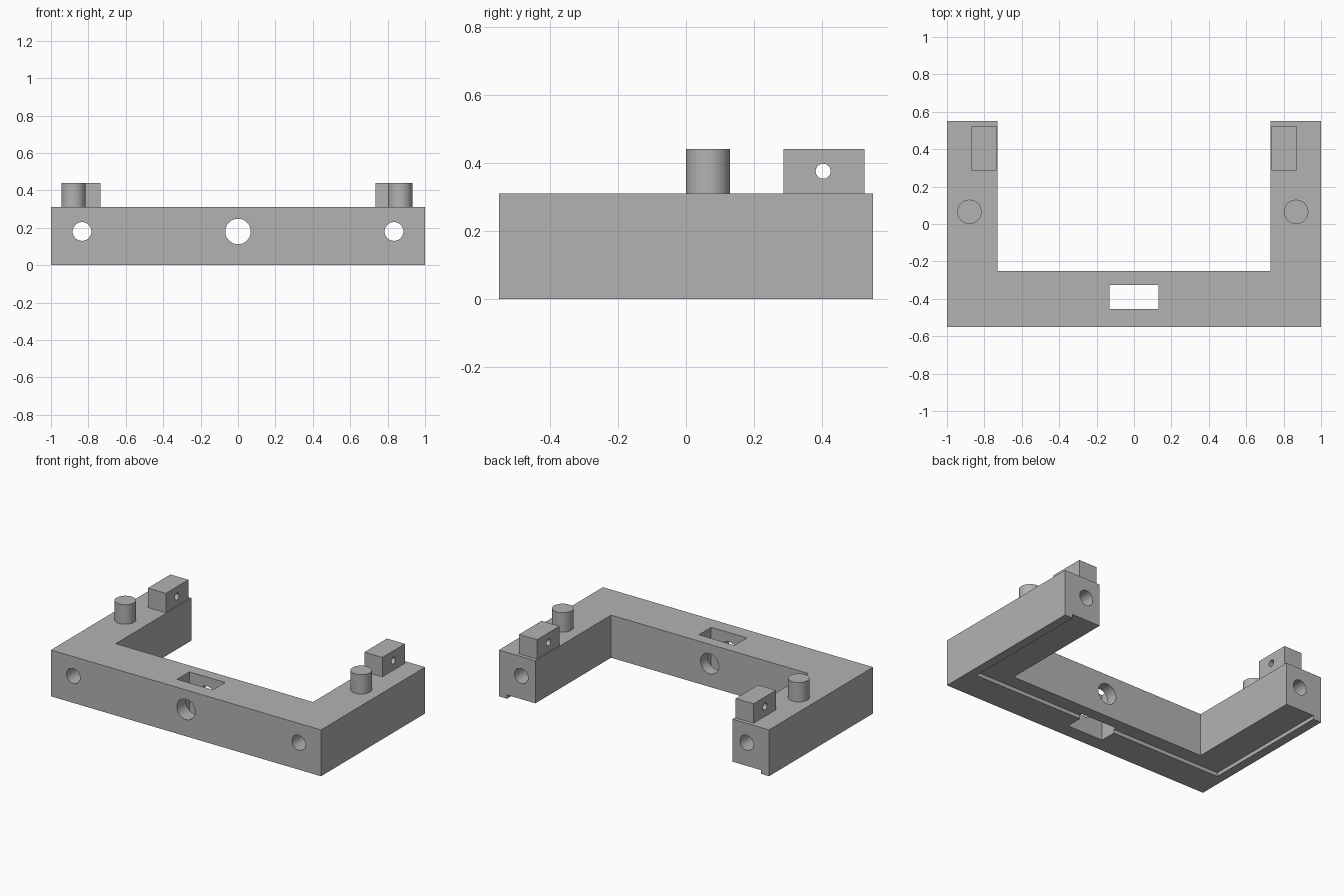
import bpy
import bmesh
from math import radians
from mathutils import Matrix, Vector

cube = bpy.data.objects.get("Cube")
if cube:
    bpy.data.objects.remove(cube, do_unlink=True)

grey = bpy.data.materials.new("plain grey")
grey.use_nodes = True
colour = (0.45, 0.45, 0.45, 1)
grey.diffuse_color = colour
grey.node_tree.nodes["Principled BSDF"].inputs["Base Color"].default_value = colour


def add_object(name, bm):
    bmesh.ops.recalc_face_normals(bm, faces=bm.faces)
    mesh = bpy.data.meshes.new(name)
    bm.to_mesh(mesh)
    bm.free()
    mesh.materials.append(grey)
    obj = bpy.data.objects.new(name, mesh)
    bpy.context.collection.objects.link(obj)
    return obj


def box(name, low, high):
    low, high = Vector(low), Vector(high)
    bm = bmesh.new()
    place = Matrix.Translation((low + high) / 2) @ Matrix.Diagonal(high - low).to_4x4()
    bmesh.ops.create_cube(bm, size=1, matrix=place)
    return add_object(name, bm)


def rod(name, centre, radius, length, axis="Z"):
    turn = {"X": Matrix.Rotation(radians(90), 4, "Y"),
            "Y": Matrix.Rotation(radians(90), 4, "X"),
            "Z": Matrix.Identity(4)}[axis]
    bm = bmesh.new()
    bmesh.ops.create_cone(bm, cap_ends=True, segments=48, radius1=radius, radius2=radius,
                          depth=length, matrix=Matrix.Translation(centre) @ turn)
    return add_object(name, bm)


def activate(obj):
    bpy.ops.object.select_all(action="DESELECT")
    obj.select_set(True)
    bpy.context.view_layer.objects.active = obj


def cut(target, cutter):
    activate(target)
    mod = target.modifiers.new("cut", "BOOLEAN")
    mod.operation, mod.solver, mod.object = "DIFFERENCE", "EXACT", cutter
    bpy.ops.object.modifier_apply(modifier=mod.name)
    bpy.data.objects.remove(cutter, do_unlink=True)


def smooth(obj):
    activate(obj)
    bpy.ops.object.shade_smooth_by_angle(angle=radians(30))


# U-shaped frame, extruded from its outline
TOP, BACK, FRONT, INNER = 0.31, 0.55, -0.55, 0.73
outline = [(-1, FRONT), (1, FRONT), (1, BACK), (INNER, BACK),
           (INNER, -0.25), (-INNER, -0.25), (-INNER, BACK), (-1, BACK)]
bm = bmesh.new()
base = bm.faces.new([bm.verts.new((x, y, 0)) for x, y in outline])
walls = bmesh.ops.extrude_face_region(bm, geom=[base], use_keep_orig=True)
bmesh.ops.translate(bm, vec=(0, 0, TOP),
                    verts=[v for v in walls["geom"] if isinstance(v, bmesh.types.BMVert)])
frame = add_object("frame", bm)

# Underside recess that leaves a rim, centre slot and bored holes
cut(frame, box("recess_cutter", (-0.94, -0.345, -0.1), (0.94, 0.7, 0.025)))
cut(frame, box("slot_cutter", (-0.132, -0.455, -0.1), (0.132, -0.325, 0.5)))
cut(frame, rod("centre_bore_cutter", (0, -0.4, 0.18), 0.068, 0.6, "Y"))
for side in (-1, 1):
    cut(frame, rod("arm_bore_cutter", (side * 0.834, 0, 0.18), 0.05, 1.4, "Y"))
smooth(frame)

# Pegs and drilled lugs on both arms
for side, label, peg_x in ((1, "left", 0.867), (-1, "right", -0.88)):
    peg = rod(label + "_peg", (peg_x, 0.065, (TOP + 0.44) / 2), 0.065, 0.44 - TOP)
    smooth(peg)
    edges = sorted((side * 0.735, side * 0.868))
    lug = box(label + "_lug", (edges[0], 0.287, TOP), (edges[1], 0.525, 0.44))
    cut(lug, rod("lug_bore_cutter", (side * 0.8, 0.403, 0.375), 0.022, 0.4, "X"))
    smooth(lug)
